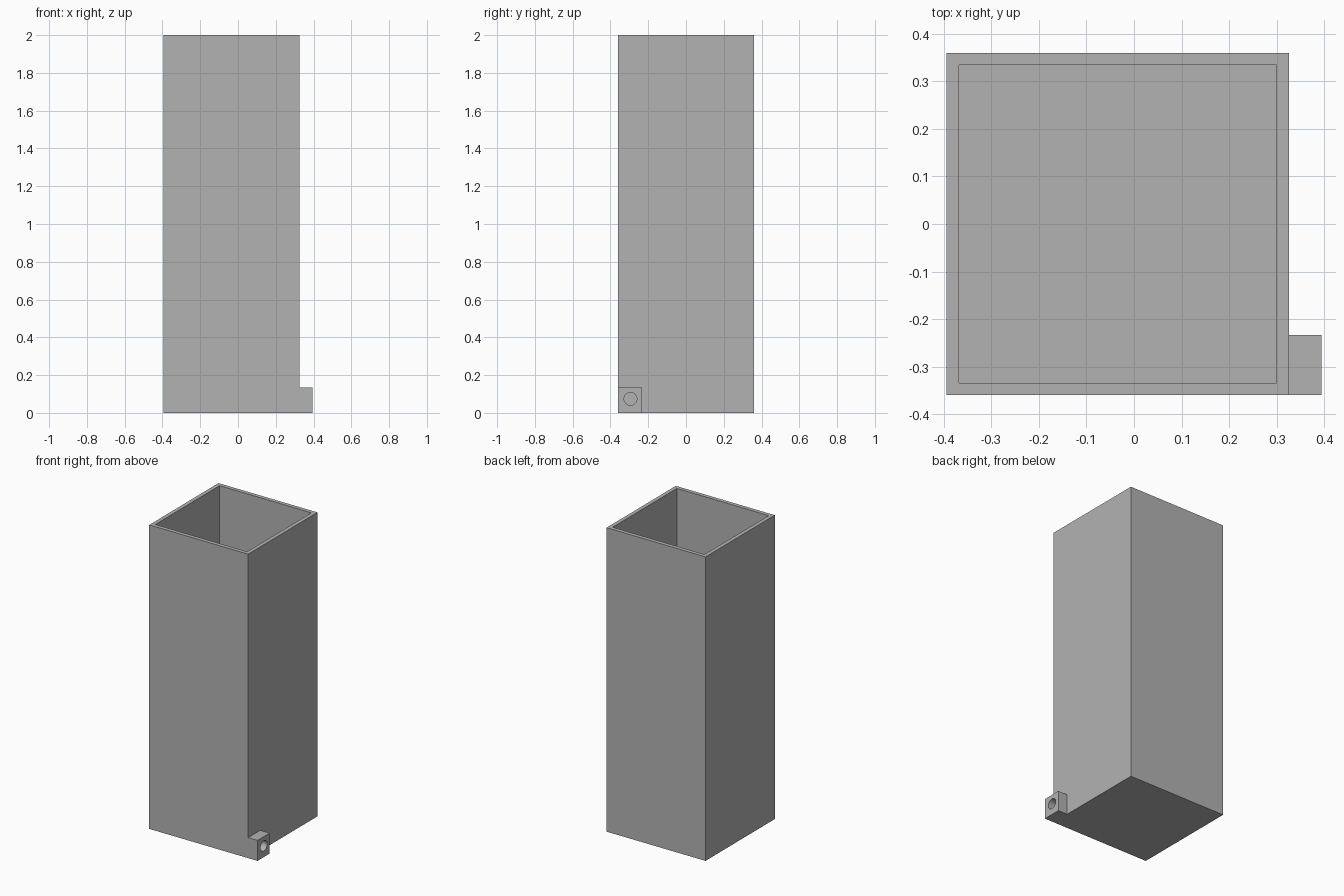
import bpy
from mathutils import Matrix, Vector

old = bpy.data.objects.get("Cube")
if old:
    bpy.data.objects.remove(old, do_unlink=True)

LEFT, RIGHT, LUG_END = -0.394, 0.326, 0.394
HALF, TOP, WALL = 0.36, 2.0, 0.026
LUG_BACK, LUG_TOP = -0.234, 0.135
HOLE_Y, HOLE_Z, HOLE_R = -0.294, 0.074, 0.034

grey = bpy.data.materials.new("plain_grey")
grey.use_nodes = True
colour = (0.45, 0.45, 0.45, 1)
grey.diffuse_color = colour
grey.node_tree.nodes["Principled BSDF"].inputs["Base Color"].default_value = colour


def box(name, low, high):
    """Axis-aligned box between two corners."""
    low, high = Vector(low), Vector(high)
    bpy.ops.mesh.primitive_cube_add(size=1)
    ob = bpy.context.object
    ob.name = name
    ob.data.transform(Matrix.Translation((low + high) / 2) @ Matrix.Diagonal((*(high - low), 1)))
    ob.data.materials.append(grey)
    return ob


def combine(target, tool, operation):
    """Apply a boolean and remove the tool object."""
    tool.hide_render = True
    mod = target.modifiers.new(operation.lower(), "BOOLEAN")
    mod.operation, mod.solver, mod.object = operation, "EXACT", tool
    bpy.context.view_layer.objects.active = target
    bpy.ops.object.modifier_apply(modifier=mod.name)
    bpy.data.objects.remove(tool, do_unlink=True)


# Tall square container with an outlet block at its front left foot
container = box("container", (LEFT, -HALF, 0), (RIGHT, HALF, TOP))
block = box("outlet_block", (RIGHT - WALL / 2, -HALF, 0), (LUG_END, LUG_BACK, LUG_TOP))
combine(container, block, "UNION")

# Open inside with a thin floor
cavity = box("cavity_cutter", (LEFT + WALL, -HALF + WALL, WALL),
             (RIGHT - WALL, HALF - WALL, TOP + WALL))
combine(container, cavity, "DIFFERENCE")

# Round outlet running through the block into the inside
bpy.ops.mesh.primitive_cylinder_add(vertices=48, radius=HOLE_R, depth=0.2,
                                    location=(RIGHT + 0.03, HOLE_Y, HOLE_Z),
                                    rotation=(0, 1.570796, 0))
drill = bpy.context.object
drill.name = "outlet_cutter"
drill.data.materials.append(grey)
combine(container, drill, "DIFFERENCE")

bpy.ops.object.select_all(action="DESELECT")
container.select_set(True)
bpy.context.view_layer.objects.active = container
bpy.ops.object.shade_smooth_by_angle(angle=0.5)
